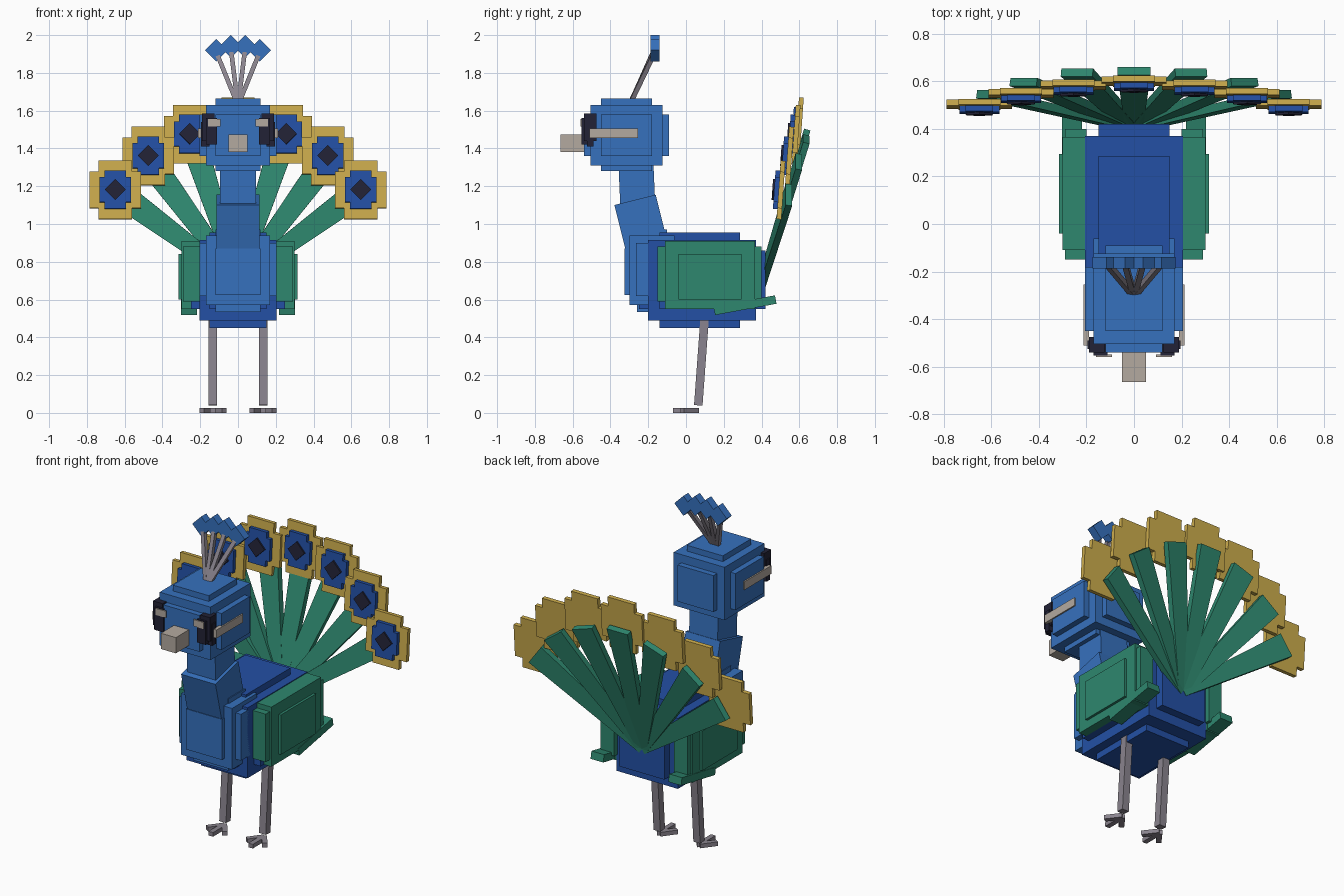
import bpy, bmesh, math
from mathutils import Vector, Matrix

if "Cube" in bpy.data.objects:
    bpy.data.objects.remove(bpy.data.objects["Cube"])


def material(name, r, g, b):
    m = bpy.data.materials.new(name)
    m.diffuse_color = [((c / 255 + 0.055) / 1.055) ** 2.4 for c in (r, g, b)] + [1]
    m.use_nodes = True
    m.node_tree.nodes["Principled BSDF"].inputs["Base Color"].default_value = m.diffuse_color
    return m


NAVY = material("deep blue", 35, 80, 165)
BLUE = material("bright blue", 54, 113, 190)
GREEN = material("feather green", 46, 135, 110)
GOLD = material("gold", 205, 173, 77)
HORN = material("beak beige", 180, 170, 160)
GREY = material("leg grey", 138, 132, 142)
DARK = material("near black", 34, 34, 54)


def finish(name, bm, mat):
    bmesh.ops.recalc_face_normals(bm, faces=bm.faces)
    me = bpy.data.meshes.new(name)
    bm.to_mesh(me)
    bm.free()
    me.materials.append(mat)
    ob = bpy.data.objects.new(name, me)
    bpy.context.collection.objects.link(ob)
    return ob


def boxes(name, mat, *ranges):
    """One object from boxes given as x0, x1, y0, y1, z0, z1."""
    bm = bmesh.new()
    for x0, x1, y0, y1, z0, z1 in ranges:
        m = Matrix.Translation(((x0 + x1) / 2, (y0 + y1) / 2, (z0 + z1) / 2))
        m = m @ Matrix.Diagonal((abs(x1 - x0), y1 - y0, z1 - z0, 1))
        bmesh.ops.create_cube(bm, size=1, matrix=m)
    return finish(name, bm, mat)


def side(s, r):
    return (s * r[0], s * r[1], *r[2:])


def beam(name, mat, p0, p1, w0, w1, t, up):
    """Tapered plank from p0 to p1, thickness t along up."""
    p0, p1 = Vector(p0), Vector(p1)
    d = (p1 - p0).normalized()
    across = d.cross(Vector(up)).normalized()
    n = across.cross(d)
    bm = bmesh.new()
    rings = []
    for p, w in ((p0, w0), (p1, w1)):
        rings.append([bm.verts.new(p + across * a * w / 2 + n * b * t / 2)
                      for a, b in ((-1, -1), (1, -1), (1, 1), (-1, 1))])
    a, b = rings
    bm.faces.new(a)
    bm.faces.new(b)
    for i in range(4):
        j = (i + 1) % 4
        bm.faces.new((a[i], a[j], b[j], b[i]))
    return finish(name, bm, mat)


def plate(name, mat, outline, y0, y1, loc, tilt=0):
    """Upright plate: x/z outline extruded in y, leaning back by tilt."""
    bm = bmesh.new()
    f = bm.faces.new([bm.verts.new((x, y0, z)) for x, z in outline])
    new = bmesh.ops.extrude_face_region(bm, geom=[f])["geom"]
    bmesh.ops.translate(bm, vec=(0, y1 - y0, 0),
                        verts=[v for v in new if isinstance(v, bmesh.types.BMVert)])
    ob = finish(name, bm, mat)
    ob.location = loc
    ob.rotation_euler.x = -math.radians(tilt)
    return ob


def cross(w, h, a, b):
    """Cross outline: w x h outer reach, corners notched at (a, b)."""
    q = [(w, b), (a, b), (a, h)]
    r = [(-x, z) for x, z in reversed(q)]
    return q + r + [(-x, -z) for x, z in q] + [(-x, -z) for x, z in r]


def diamond(s):
    return [(s, 0), (0, s), (-s, 0), (0, -s)]


# Body, chest and head: cores with raised panels on each side
boxes("body", NAVY,
      (-.205, .205, -.20, .37, .49, .915), (-.15, .15, -.14, .285, .45, .955),
      (-.15, .15, -.25, .42, .55, .86), (-.25, .25, -.14, .285, .55, .86))
boxes("chest", BLUE,
      (-.17, .17, -.30, -.06, .57, .94), (-.12, .12, -.26, -.10, .535, .97),
      (-.205, .205, -.265, -.10, .62, .90), (-.12, .12, -.325, -.08, .625, .87))
boxes("head", BLUE,
      (-.17, .17, -.505, -.125, 1.31, 1.63), (-.12, .12, -.45, -.18, 1.28, 1.665),
      (-.205, .205, -.45, -.18, 1.36, 1.58), (-.12, .12, -.54, -.09, 1.36, 1.58))

# Neck in two leaning blocks
beam("lower_neck", BLUE, (0, -.208, .88), (0, -.27, 1.128), .23, .23, .225, (0, 1, 0))
beam("upper_neck", BLUE, (0, -.255, 1.09), (0, -.265, 1.32), .19, .19, .185, (0, 1, 0))

# Face
boxes("beak", HORN, (-.05, .05, -.665, -.53, 1.38, 1.475))
for s in (-1, 1):
    boxes("eye", DARK,
          side(s, (.125, .19, -.54, -.475, 1.44, 1.585)),
          side(s, (.112, .17, -.552, -.49, 1.42, 1.56)),
          side(s, (.15, .195, -.525, -.49, 1.41, 1.54)))
    boxes("eye_glint", HORN, side(s, (.092, .16, -.558, -.549, 1.515, 1.555)))
    boxes("cheek_stripe", HORN, side(s, (.19, .213, -.51, -.255, 1.455, 1.505)))

# Crest
for x, z in ((-.115, 1.92), (-.038, 1.94), (.038, 1.94), (.115, 1.92)):
    beam("crest_stem", GREY, (x * .08, -.29, 1.65), (x, -.165, z - .01),
         .024, .024, .024, (0, 1, 0))
    plate("crest_tip", BLUE, diamond(.06), -.024, .024, (x, -.163, z))

for s in (-1, 1):
    # Wings with a trailing feather under each
    boxes("wing", GREEN,
          side(s, (.20, .29, -.15, .40, .59, .88)),
          side(s, (.195, .30, -.11, .365, .55, .91)),
          side(s, (.21, .315, -.04, .295, .60, .84)))
    beam("wing_feather", GREEN, (s * .26, .15, .54), (s * .26, .475, .60),
         .085, .085, .045, (0, 0, 1))
    # Legs and three-toed feet
    beam("leg", GREY, (s * .133, .065, .04), (s * .133, .10, .52),
         .045, .045, .045, (0, 1, 0))
    for dx, y in ((-.06, -.02), (0, -.07), (.06, -.02)):
        beam("toe", GREY, (s * .133, .06, .0125), (s * .133 + dx, y, .0125),
             .03, .03, .025, (0, 0, 1))

# Tail fan: plank tip, then eye-spot plate centre
FAN = (((0, .642, 1.50), (0, .60, 1.515)),
       ((.24, .637, 1.45), (.255, .583, 1.475)),
       ((.465, .597, 1.33), (.475, .548, 1.36)),
       ((.62, .545, 1.155), (.65, .503, 1.18)))
for tip, spot in FAN:
    for s in ((1,) if tip[0] == 0 else (-1, 1)):
        end = (s * tip[0], tip[1], tip[2])
        loc = (s * spot[0], spot[1], spot[2])
        beam("tail_feather", GREEN, (0, .405, .70), end, .07, .14, .035, (0, 1, 0))
        plate("tail_spot_rim", GOLD, cross(.137, .155, .088, .097), -.0125, .0125, loc, 4)
        plate("tail_spot", NAVY, cross(.084, .102, .058, .066), -.036, -.0125, loc, 4)
        plate("tail_spot_centre", DARK, diamond(.056), -.046, -.036, loc, 4)
